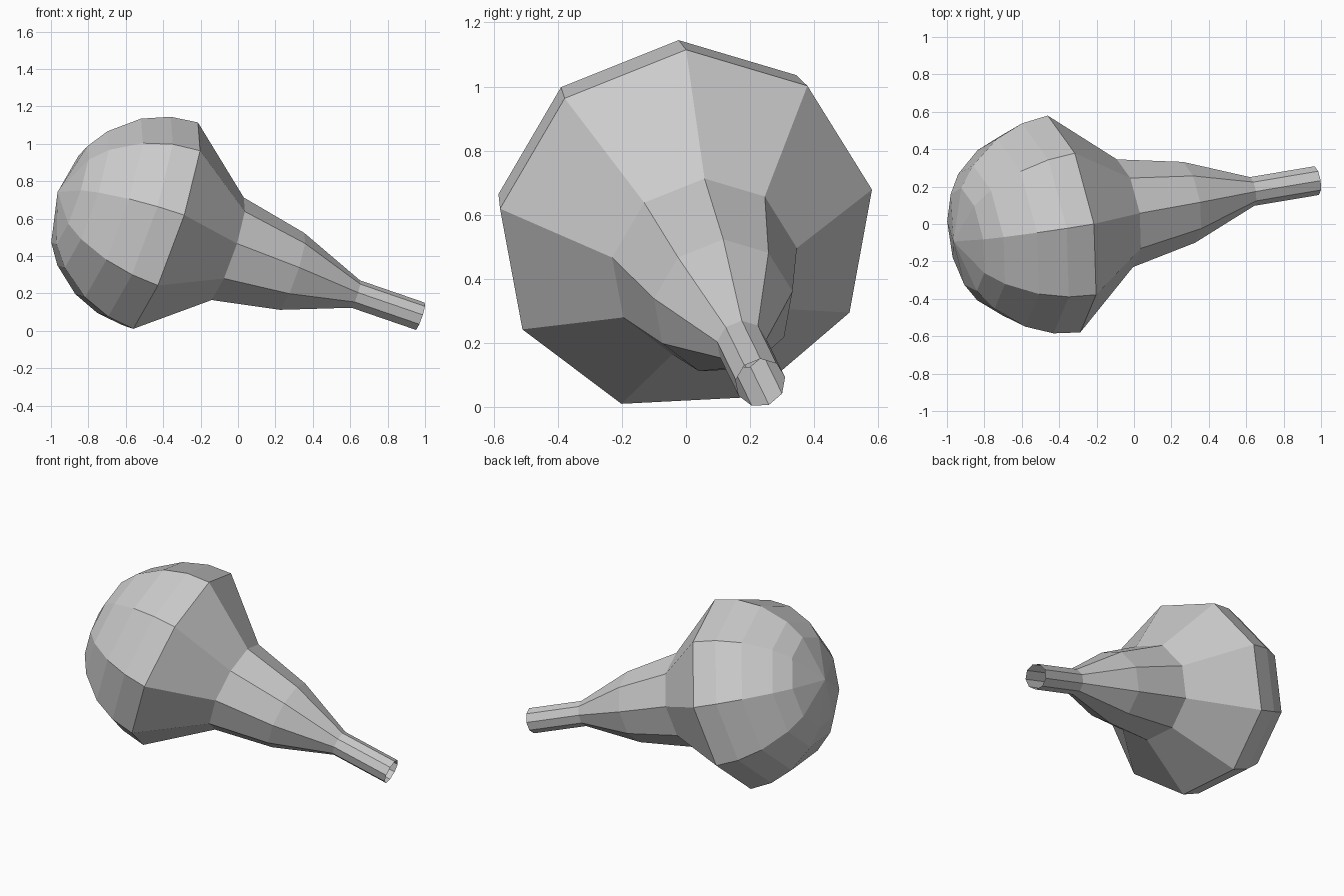
import bpy, bmesh, math
from mathutils import Vector

if "Cube" in bpy.data.objects:
    bpy.data.objects.remove(bpy.data.objects["Cube"])

SIDES = 9
R = 0.596                                        # bulb radius
CENTRE = Vector((-0.408, 0.0, 0.551))            # centre of the widest ring
AXIS = Vector((0.934, 0.157, -0.321)).normalized()
UP = Vector((0.323, 0.0, 0.946))
UP = (UP - AXIS * UP.dot(AXIS)).normalized()
SIDE = AXIS.cross(UP)


def lathe(name, profile):
    """Revolve (distance along axis, radius) points; radius 0 makes a pole."""
    bm = bmesh.new()
    rings = []
    for t, r in profile:
        n = SIDES if r else 1
        ring = []
        for i in range(n):
            a = 2 * math.pi * i / SIDES
            ring.append(bm.verts.new(
                CENTRE + AXIS * t + (UP * math.cos(a) + SIDE * math.sin(a)) * r))
        rings.append(ring)
    for a, b in zip(rings, rings[1:]):
        for i in range(SIDES):
            j = (i + 1) % SIDES
            if len(a) == 1:
                bm.faces.new((a[0], b[i], b[j]))
            else:
                bm.faces.new((a[i], b[i], b[j], a[j]))
    # Face outward, away from the axis line
    bm.normal_update()
    for f in bm.faces:
        rel = f.calc_center_median() - CENTRE
        out = rel - AXIS * rel.dot(AXIS)
        if f.normal.dot(out) < 0:
            f.normal_flip()
    mesh = bpy.data.meshes.new(name)
    bm.to_mesh(mesh)
    bm.free()
    obj = bpy.data.objects.new(name, mesh)
    bpy.context.collection.objects.link(obj)
    return obj


# Rounded rear half of the bulb
dome = [(-R * h, R * math.sqrt(1 - h * h)) for h in (1, 0.88, 0.75, 0.5, 0.25, 0)]
lathe("bulb", dome)

# Tapering shoulder, neck and open spout
lathe("nozzle", [(0, R), (0.367, 0.296), (0.739, 0.222),
                 (1.108, 0.079), (1.478, 0.079)])
